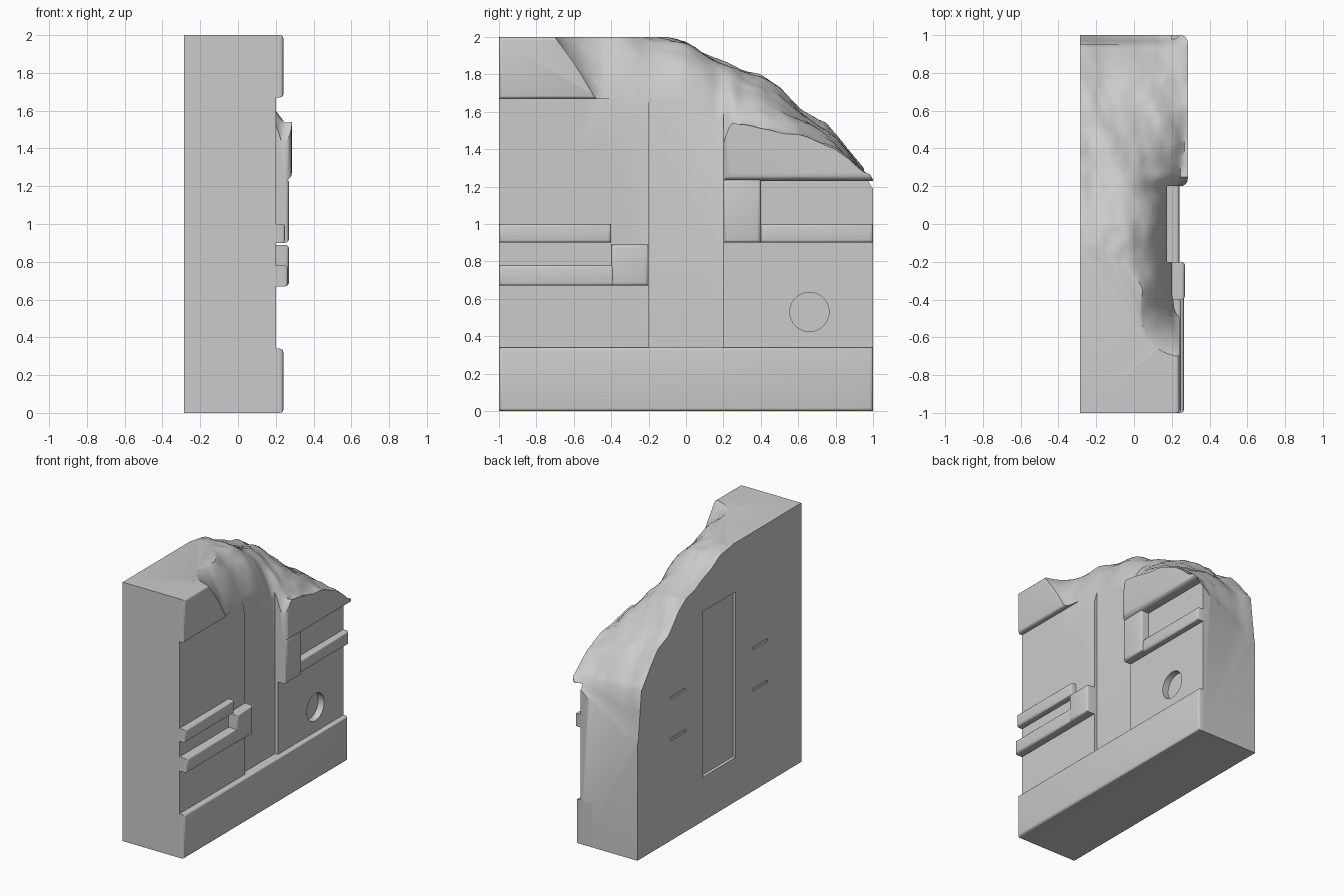
import bpy, bmesh, math
from mathutils import Vector, noise

if "Cube" in bpy.data.objects:
    bpy.data.objects.remove(bpy.data.objects["Cube"], do_unlink=True)

stone = bpy.data.materials.new("light_grey_stone")
stone.use_nodes = True
grey = (0.6, 0.6, 0.6, 1)
stone.diffuse_color = grey
stone.node_tree.nodes["Principled BSDF"].inputs["Base Color"].default_value = grey


def to_object(name, bm):
    bmesh.ops.recalc_face_normals(bm, faces=bm.faces)
    mesh = bpy.data.meshes.new(name)
    bm.to_mesh(mesh)
    bm.free()
    mesh.materials.append(stone)
    ob = bpy.data.objects.new(name, mesh)
    bpy.context.collection.objects.link(ob)
    return ob


def box(name, xs, ys, zs, bevel=0.0, segments=3):
    bm = bmesh.new()
    bmesh.ops.create_cube(bm, size=1)
    for v in bm.verts:
        v.co = [r[0] if c < 0 else r[1] for c, r in zip(v.co, (xs, ys, zs))]
    if bevel:
        # only round the edges of the detailed face
        edges = [e for e in bm.edges if all(v.co.x > xs[1] - 0.001 for v in e.verts)]
        bmesh.ops.bevel(bm, geom=edges, offset=bevel, segments=segments,
                        profile=0.5, affect='EDGES')
    return to_object(name, bm)


def disc(name, y, z, radius, depth):
    bm = bmesh.new()
    bmesh.ops.create_cone(bm, cap_ends=True, segments=28, radius1=radius,
                          radius2=radius, depth=depth * 2)
    for v in bm.verts:
        a, b, c = v.co
        v.co = (FACE + c, y + a, z + b)
    return to_object(name, bm)


def lerp_profile(points, y):
    for (y0, z0), (y1, z1) in zip(points, points[1:]):
        if y <= y1:
            k = max(0, (y - y0) / (y1 - y0))
            return z0 + (z1 - z0) * k
    return points[-1][1]


BACK, FACE = -0.285, 0.2

# Broken edge: heights along the back face and along the detailed face
back_edge = [(-0.35, 2.06), (-0.2, 2.0), (0, 1.96), (0.1, 1.9), (0.2, 1.86),
             (0.4, 1.8), (0.5, 1.73), (0.62, 1.59), (0.75, 1.52), (0.85, 1.41),
             (0.95, 1.28), (1, 0.82)]
front_edge = [(-0.75, 2.06), (-0.6, 1.9), (-0.45, 1.71), (-0.2, 1.59), (0, 1.53),
              (0.17, 1.47), (0.24, 1.6), (0.6, 1.53), (0.8, 1.42), (0.95, 1.27),
              (1, 1.18)]
steepness = [(-0.7, 2.5), (-0.3, 5), (0.1, 6), (0.3, 2.5), (0.8, 1.6), (1, 1)]


def broken_height(x, y):
    t = max(0, (x - BACK) / (FACE - BACK))
    w = min(t ** lerp_profile(steepness, y), 1.3)
    z = lerp_profile(back_edge, y) * (1 - w) + lerp_profile(front_edge, y) * w
    fade = min(1, max(0, (y + 0.8) / 0.5))
    rough = noise.fractal(Vector((x * 5, y * 3 + x * 2, 1)), 1, 2, 4)
    return z + fade * 0.03 * rough


def make_cutter():
    bm = bmesh.new()
    bmesh.ops.create_grid(bm, x_segments=34, y_segments=105, size=1)
    for v in bm.verts:
        x, y = v.co.x * 0.35, v.co.y * 1.05
        v.co = (x, y, broken_height(x, y))
    top = bmesh.ops.extrude_face_region(bm, geom=bm.faces[:])["geom"]
    for v in top:
        if isinstance(v, bmesh.types.BMVert):
            v.co.z = 2.5
    return to_object("rubble_cutter", bm)


def cut(ob, cutters):
    bpy.context.view_layer.objects.active = ob
    for c in cutters:
        m = ob.modifiers.new("cut", 'BOOLEAN')
        m.operation, m.solver, m.object = 'DIFFERENCE', 'EXACT', c
        bpy.ops.object.modifier_apply(modifier=m.name)


# Main slab with recessed channels, sockets and small slots
wall = box("wall_slab", (BACK, FACE), (-1, 1), (0, 2))
rubble = make_cutter()
recesses = [
    box("front_channel", (FACE - 0.025, 0.3), (-0.2, 0.2), (0.33, 2.2)),
    box("back_channel", (-0.4, BACK + 0.025), (-0.2, 0.2), (0.34, 1.62)),
    disc("large_socket", -0.5, 1.22, 0.18, 0.05),
    disc("small_socket", 0.66, 0.53, 0.105, 0.05),
]
for side in (-0.5, 0.5):
    for z in (0.78, 1.1):
        recesses.append(box("back_slot", (-0.4, BACK + 0.01),
                            (side - 0.09, side + 0.09), (z - 0.012, z + 0.012)))
cut(wall, recesses + [rubble])

# Base course and top band
base = box("base_course", (0.1, 0.24), (-1, 1), (0, 0.34), 0.018)
band = box("top_band", (0.1, 0.24), (-1, -0.2), (1.67, 2), 0.018)
# Overhanging broken ledge
ledge = box("broken_ledge", (0.1, 0.285), (0.2, 1), (1.23, 1.8), 0.04, 4)
for part in (band, ledge):
    cut(part, [rubble])

# Raised conduits with their elbow blocks
parts = [wall, base, band, ledge,
         box("left_upper_conduit", (0.15, 0.25), (-1, -0.4), (0.9, 1.0), 0.018),
         box("left_lower_conduit", (0.15, 0.265), (-1, -0.22), (0.67, 0.78), 0.018),
         box("left_elbow", (0.15, 0.27), (-0.4, -0.2), (0.67, 0.89), 0.02),
         box("right_conduit", (0.15, 0.25), (0.35, 1), (0.9, 1.0), 0.018),
         box("right_elbow", (0.15, 0.27), (0.2, 0.4), (0.9, 1.24), 0.02)]

for helper in recesses + [rubble]:
    bpy.data.objects.remove(helper, do_unlink=True)

bpy.ops.object.select_all(action='DESELECT')
for ob in parts:
    ob.select_set(True)
bpy.context.view_layer.objects.active = wall
bpy.ops.object.shade_smooth_by_angle(angle=math.radians(35))
